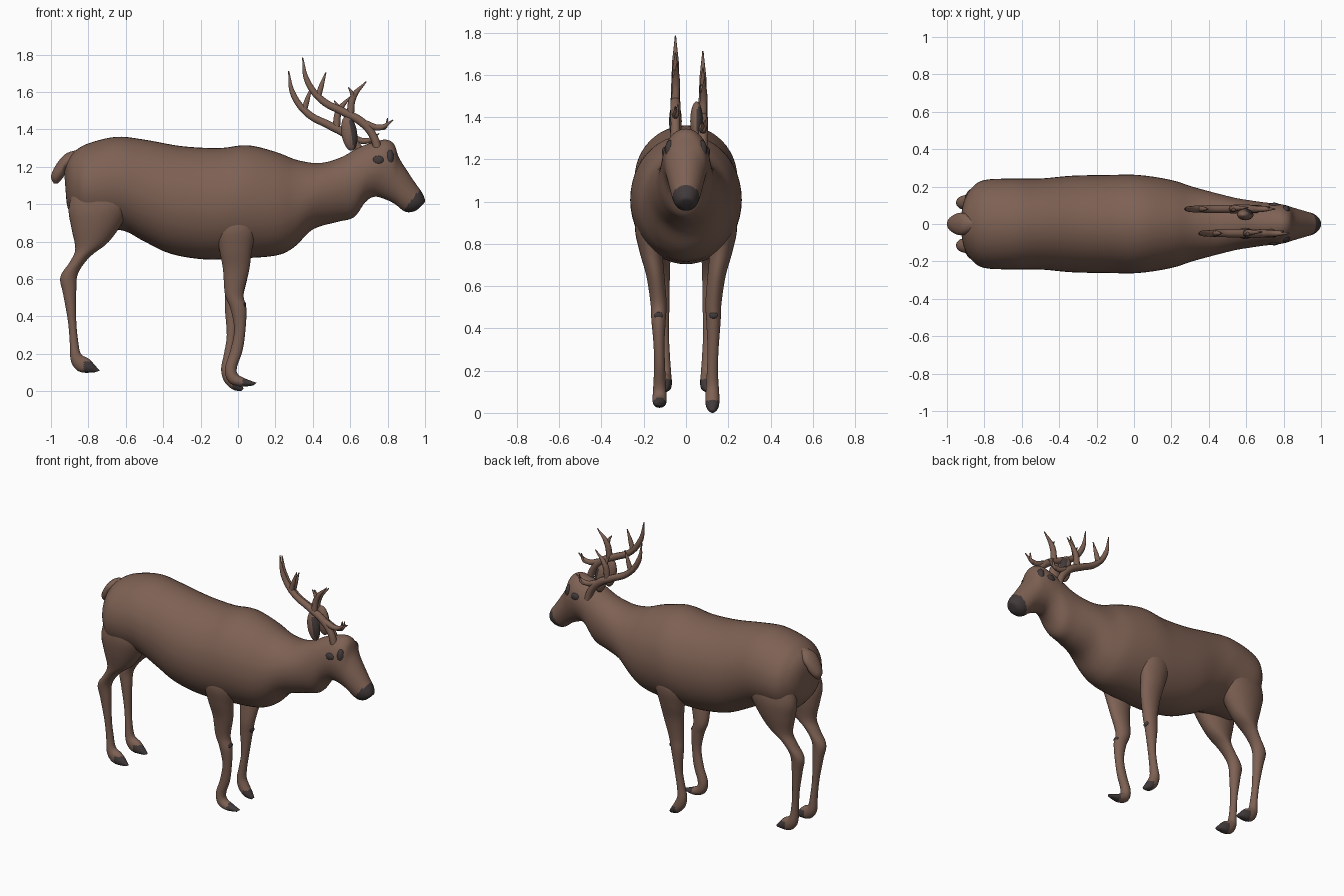
import bpy
import bmesh
from math import cos, sin, tau
from mathutils import Vector

start_cube = bpy.data.objects.get("Cube")
if start_cube:
    bpy.data.objects.remove(start_cube, do_unlink=True)


def make_material(name, colour):
    mat = bpy.data.materials.new(name)
    mat.use_nodes = True
    mat.diffuse_color = colour
    mat.node_tree.nodes["Principled BSDF"].inputs["Base Color"].default_value = colour
    return mat


hide = make_material("brown_hide", (0.21, 0.12, 0.088, 1))
dark = make_material("dark_horn", (0.055, 0.042, 0.042, 1))


def smooth_rows(rows, steps):
    """Catmull-Rom interpolation of every value in the rows."""
    rows = [Vector(r) for r in rows]
    result = []
    for i in range(len(rows) - 1):
        before, a, b = rows[max(i - 1, 0)], rows[i], rows[i + 1]
        after = rows[min(i + 2, len(rows) - 1)]
        for s in range(steps):
            t = s / steps
            result.append(a + (b - before) * (t / 2)
                          + (before * 2 - a * 5 + b * 4 - after) * (t * t / 2)
                          + (a * 3 - before - b * 3 + after) * (t ** 3 / 2))
    result.append(rows[-1])
    return result


def finish(name, bm, is_dark=None):
    bmesh.ops.recalc_face_normals(bm, faces=bm.faces)
    for face in bm.faces:
        face.smooth = True
        if is_dark and is_dark(face.calc_center_median()):
            face.material_index = 1
    mesh = bpy.data.meshes.new(name)
    bm.to_mesh(mesh)
    bm.free()
    mesh.materials.append(hide)
    mesh.materials.append(dark)
    obj = bpy.data.objects.new(name, mesh)
    bpy.context.collection.objects.link(obj)
    return obj


def loft(name, rows, is_dark=None, side=1, segments=32, steps=5):
    """Rows: two opposite outline points (x, z, x, z), centre y, half width."""
    bm = bmesh.new()
    rings = []
    for ax, az, bx, bz, y, w in smooth_rows(rows, steps):
        mid = Vector(((ax + bx) / 2, y * side, (az + bz) / 2))
        arm = Vector(((bx - ax) / 2, 0, (bz - az) / 2))
        across = Vector((0, max(w, 0.004), 0))
        rings.append([bm.verts.new(mid + arm * cos(tau * k / segments)
                                   + across * sin(tau * k / segments))
                      for k in range(segments)])
    for low, high in zip(rings, rings[1:]):
        for k in range(segments):
            n = (k + 1) % segments
            bm.faces.new((low[k], low[n], high[n], high[k]))
    bm.faces.new(rings[0])
    bm.faces.new(rings[-1])
    return finish(name, bm, is_dark)


def ellipsoid(name, centre, radii, is_dark=None, tilt=0):
    bm = bmesh.new()
    bmesh.ops.create_uvsphere(bm, u_segments=24, v_segments=16, radius=1)
    bmesh.ops.scale(bm, vec=radii, verts=bm.verts)
    obj = finish(name, bm, is_dark)
    obj.location = centre
    obj.rotation_euler.y = tilt
    return obj


def always(centre):
    return True


# Trunk, neck and head in one skin; the muzzle tip is dark
trunk = [
    (-.93, 1.18, -.92, 1.05, .03), (-.91, 1.24, -.91, .98, .12),
    (-.87, 1.285, -.87, .92, .19), (-.8, 1.325, -.8, .87, .235),
    (-.65, 1.36, -.62, .86, .243), (-.5, 1.345, -.5, .8, .243),
    (-.3, 1.31, -.36, .735, .258), (-.1, 1.3, -.18, .705, .262),
    (.05, 1.315, 0, .71, .262), (.2, 1.28, .2, .725, .235),
    (.32, 1.235, .3, .77, .2), (.44, 1.22, .4, .865, .17),
    (.55, 1.25, .53, .905, .14), (.64, 1.3, .62, .93, .125),
    (.72, 1.33, .68, 1.01, .115), (.79, 1.345, .73, 1.04, .11),
    (.835, 1.32, .79, 1.025, .1),
]
muzzle = [
    (.86, 1.25, .84, 1.0, .088), (.91, 1.17, .87, .975, .076),
    (.95, 1.11, .895, .96, .066), (.985, 1.06, .92, .957, .056),
    (1.0, 1.02, .95, .965, .036), (.99, 1.0, .97, .98, .012),
]
loft("body_and_head", [(a, b, c, d, 0, w) for a, b, c, d, w in trunk + muzzle],
     lambda c: c.x > .95 + (c.z - 1.05) * .75, segments=48)

# Tail
loft("tail", [
    (-.86, 1.29, -.88, 1.15, 0, .05), (-.92, 1.27, -.92, 1.18, 0, .06),
    (-.97, 1.215, -.93, 1.15, 0, .055), (-1, 1.15, -.95, 1.125, 0, .035),
    (-.985, 1.11, -.965, 1.11, 0, .01)])

# Hind legs, mirrored
hind = [
    (-.87, 1.12, -.6, 1.18, .13, .07), (-.905, .98, -.56, 1.03, .135, .09),
    (-.89, .87, -.6, .93, .13, .085), (-.87, .76, -.69, .8, .125, .06),
    (-.9, .69, -.79, .72, .12, .045), (-.95, .61, -.855, .63, .115, .038),
    (-.935, .52, -.865, .53, .11, .032), (-.91, .38, -.865, .38, .105, .024),
    (-.9, .27, -.855, .27, .1, .024), (-.895, .17, -.84, .2, .1, .03),
    (-.87, .12, -.8, .175, .1, .033), (-.83, .1, -.77, .145, .1, .03),
    (-.77, .1, -.74, .11, .1, .012),
]
for side, label in ((-1, "near"), (1, "far")):
    loft("hind_leg_" + label, hind, lambda c: c.x > -.825 and c.z < .16, side)

# Fore legs: shared upper part, different lower bend
shoulder = [
    (-.09, 1.0, .1, 1.02, .16, .05), (-.12, .88, .1, .88, .175, .066),
    (-.1, .76, .075, .76, .165, .054), (-.08, .65, .06, .65, .145, .043),
    (-.07, .52, .03, .52, .13, .038),
]
near_shin = [
    (-.04, .44, .045, .44, .13, .034), (-.02, .33, .04, .33, .128, .026),
    (-.04, .22, .025, .22, .125, .026), (-.07, .12, -.005, .13, .125, .03),
    (-.05, .05, 0, .09, .125, .033), (.01, .025, .045, .065, .125, .03),
    (.08, .03, .1, .045, .125, .012),
]
far_shin = [
    (-.07, .44, .012, .43, .13, .034), (-.06, .3, -.01, .3, .128, .026),
    (-.075, .2, -.025, .2, .125, .026), (-.09, .12, -.03, .13, .125, .03),
    (-.075, .055, -.015, .09, .125, .033), (-.03, .01, .005, .055, .125, .03),
    (.015, 0, .03, .015, .125, .012),
]
loft("fore_leg_near", shoulder + near_shin,
     lambda c: c.x > .025 and c.z < .1, side=-1)
loft("fore_leg_far", shoulder + far_shin,
     lambda c: c.x > -.03 and c.z < .06, side=1)

# Dark knee spots
for label, x, y in (("near", .036, -.13), ("far", .014, .13)):
    ellipsoid("knee_spot_" + label, (x, y, .462), (.008, .022, .015), always)

# Eyes, face glands and ears
for side, label in ((-1, "near"), (1, "far")):
    ellipsoid("eye_" + label, (.75, side * .1, 1.235), (.03, .014, .024), always)
    ellipsoid("face_gland_" + label, (.812, side * .072, 1.245),
              (.023, .028, .046), always)
    ellipsoid("ear_" + label, (.595, side * .05, 1.38), (.042, .03, .095),
              lambda c, s=side: c.x > .012 and c.y * s > .003 and c.z < .06, -.15)


def tube(name, paths, offset):
    """Tapered branches: each path is (x, z, radius) points at a fixed y."""
    curve = bpy.data.curves.new(name, "CURVE")
    curve.dimensions = "3D"
    curve.bevel_depth = 1
    curve.bevel_resolution = 3
    curve.resolution_u = 6
    curve.use_fill_caps = True
    for lean, path in paths:
        spline = curve.splines.new("BEZIER")
        spline.bezier_points.add(len(path) - 1)
        for i, (point, (x, z, radius)) in enumerate(zip(spline.bezier_points, path)):
            point.co = (x, lean * i, z)
            point.radius = radius
            point.handle_left_type = point.handle_right_type = "AUTO"
    curve.materials.append(hide)
    obj = bpy.data.objects.new(name, curve)
    obj.location = offset
    bpy.context.collection.objects.link(obj)


# Antlers: stalk and beam, then the tines
antler = [
    (0, [(.755, 1.27, .024), (.72, 1.37, .022), (.66, 1.44, .024), (.56, 1.495, .022),
         (.45, 1.555, .02), (.37, 1.66, .016), (.345, 1.785, .003)]),
    (0, [(.425, 1.565, .018), (.445, 1.63, .014), (.47, 1.705, .003)]),
    (.004, [(.6, 1.48, .02), (.615, 1.57, .018), (.685, 1.655, .003)]),
    (-.004, [(.612, 1.55, .014), (.61, 1.59, .011), (.59, 1.625, .003)]),
    (0, [(.68, 1.43, .02), (.76, 1.41, .016), (.83, 1.45, .003)]),
    (.006, [(.75, 1.41, .013), (.785, 1.41, .01), (.8, 1.46, .003)]),
]
tube("antler_near", antler, (0, -.05, 0))
tube("antler_far", antler, (-.075, .08, -.072))
